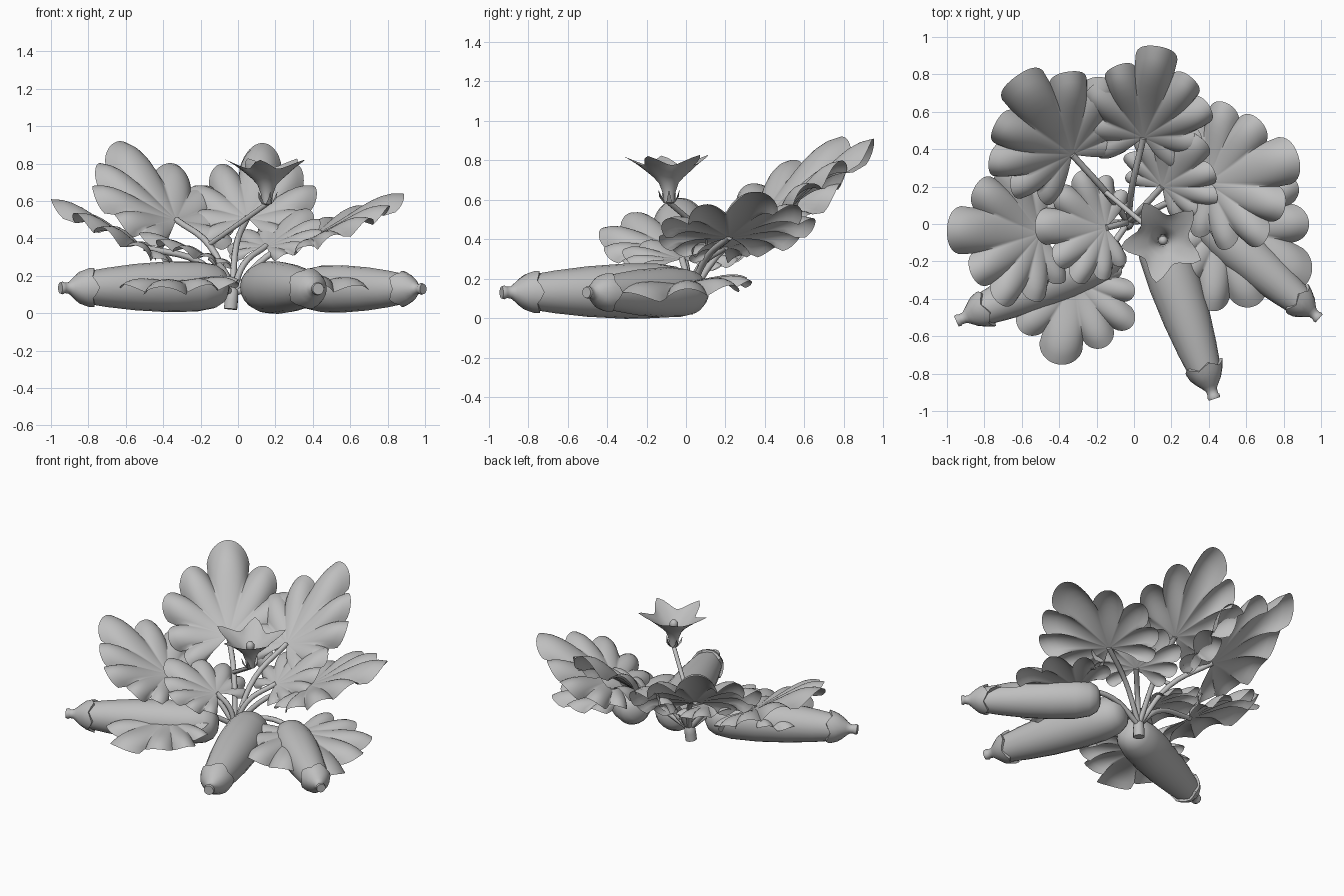
import bpy, bmesh, math
from mathutils import Vector, Matrix

if "Cube" in bpy.data.objects:
    bpy.data.objects.remove(bpy.data.objects["Cube"])

grey = bpy.data.materials.new("plain grey")
grey.diffuse_color = (0.52, 0.52, 0.52, 1)
grey.use_nodes = True
grey.node_tree.nodes["Principled BSDF"].inputs["Base Color"].default_value = grey.diffuse_color


def make(name, bm, angle=50):
    bmesh.ops.remove_doubles(bm, verts=bm.verts, dist=1e-5)
    me = bpy.data.meshes.new(name)
    bm.to_mesh(me)
    bm.free()
    me.materials.append(grey)
    ob = bpy.data.objects.new(name, me)
    bpy.context.collection.objects.link(ob)
    bpy.ops.object.select_all(action='DESELECT')
    ob.select_set(True)
    bpy.context.view_layer.objects.active = ob
    bpy.ops.object.shade_smooth_by_angle(angle=math.radians(angle))
    return ob


def skin(bm, rings, closed):
    """Join rows of points with quads."""
    rows = [[bm.verts.new(p) for p in r] for r in rings]
    n = len(rows[0])
    for a, b in zip(rows, rows[1:]):
        for i in range(n if closed else n - 1):
            j = (i + 1) % n
            bm.faces.new((a[i], a[j], b[j], b[i]))


def frame(x_axis, origin):
    """Local x along the given axis, local z as far up as possible."""
    x = Vector(x_axis).normalized()
    y = Vector((0, 0, 1)).cross(x).normalized()
    z = x.cross(y)
    m = Matrix((x, y, z)).transposed().to_4x4()
    return Matrix.Translation(origin) @ m


def lathe(bm, m, profile, n=16, wave=None):
    """Revolve (distance, radius) pairs about local x."""
    rings = []
    for k, (d, r) in enumerate(profile):
        ring = []
        for i in range(n):
            a = 2 * math.pi * i / n
            dd, rr = wave(k, a, d, r) if wave else (d, r)
            ring.append(m @ Vector((dd, rr * math.cos(a), rr * math.sin(a))))
        rings.append(ring)
    skin(bm, rings, True)


def stalk(name, pts, radius):
    """Smooth bent tube through three points."""
    cu = bpy.data.curves.new(name, 'CURVE')
    cu.dimensions = '3D'
    cu.bevel_depth = radius
    cu.bevel_resolution = 2
    cu.use_fill_caps = True
    cu.resolution_u = 5
    sp = cu.splines.new('BEZIER')
    sp.bezier_points.add(len(pts) - 1)
    for bp, p in zip(sp.bezier_points, pts):
        bp.co = p
        bp.handle_left_type = bp.handle_right_type = 'AUTO'
    cu.materials.append(grey)
    ob = bpy.data.objects.new(name, cu)
    bpy.context.collection.objects.link(ob)


# Squashes: thick end near the plant, flared cap and stub at the outer end
BODY = [(0, 0), (.006, .05), (.03, .09), (.08, .118), (.18, .134), (.35, .136),
        (.55, .124), (.72, .105), (.85, .085)]
CAP = [(.82, .085), (.825, .104), (.86, .093), (.9, .07), (.93, .045), (.95, .03),
       (.975, .028), (.985, .034), (1, .03), (1, 0)]


def cap_wave(k, a, d, r):
    return (d - .014 * math.cos(5 * a), r * (1 + .05 * math.cos(5 * a))) if k < 3 else (d, r)


for i, (start, end, fat) in enumerate([((-.06, -.13, .145), (-.95, -.52, .135), 1),
                                       ((.1, .03, .14), (.43, -.935, .13), 1.03),
                                       ((.33, .07, .13), (.99, -.505, .13), .93)]):
    axis = Vector(end) - Vector(start)
    m = frame(axis, start)
    length = axis.length
    for part, prof, wave in (("squash", BODY, None), ("squash_cap", CAP, cap_wave)):
        bm = bmesh.new()
        lathe(bm, m, [(d * length, r * fat) for d, r in prof], 20, wave)
        make(f"{part}_{i + 1}", bm)

# Leaves: lobe angle, length and half width; mirrored about the midrib
LOBES = [(0, 1, 19), (34, .85, 17), (62, .84, 15), (89, .7, 15), (117, .56, 16)]
LOBES += [(-a, l, w) for a, l, w in LOBES[1:]]


def outline(deg):
    """Edge radius and distance from the lobe's middle (0 to 1)."""
    best = (.36, 1)
    for a, l, w in LOBES:
        d = abs(deg - a) / w
        if d < 1:
            r = l * (.71 + .29 * math.sqrt(1 - d * d))
            if r > best[0]:
                best = (r, d)
    return best


def leaf(name, base, tip, side, arch=.2):
    axis = Vector(tip) - Vector(base)
    m, size = frame(axis, base), axis.length
    angles = [-133 + 266 * i / 133 for i in range(134)]
    rings = []
    for k in range(11):
        t = k / 10
        ring = []
        for deg in angles:
            r, d = outline(deg)
            rr = t * r
            a = math.radians(deg)
            # lobes are domes that droop at the tip, with creases between them
            z = arch * r * (t ** 2 - t ** 5) - .16 * rr * t * d * d
            ring.append(m @ (size * Vector((rr * math.cos(a), side * rr * math.sin(a), z))))
        rings.append(ring)
    bm = bmesh.new()
    skin(bm, rings, False)
    bmesh.ops.dissolve_degenerate(bm, edges=bm.edges, dist=1e-6)
    make(name, bm, 60)


# leaf: base, tip, width factor, bend point of its stalk
LEAVES = {
    "back_left": ((-.33, .37, .5), (-.63, .79, .92), .82, (-.15, .17, .36)),
    "back": ((.05, .46, .51), (.13, .95, .91), .72, (-.01, .2, .36)),
    "right": ((.39, .22, .41), (.88, .36, .64), .95, (.15, .1, .3)),
    "left": ((-.5, -.05, .35), (-1.0, -.03, .61), .93, (-.2, 0, .27)),
    "inner_left": ((-.15, -.02, .3), (-.53, -.01, .43), 1.0, (-.07, 0, .22)),
    "inner_back": ((.15, .2, .36), (.36, .46, .56), .95, (.03, .07, .26)),
    "low_front": ((-.32, -.3, .18), (-.41, -.75, .14), 1.03, (-.15, -.15, .2)),
    "low_right": ((.46, .0, .19), (.93, -.31, .13), .98, (.2, .03, .2)),
}
ROOT = (-.03, .01, .1)
for name, (base, tip, side, bend) in LEAVES.items():
    leaf(name + "_leaf", base, tip, side)
    stalk(name + "_stalk", [ROOT, bend, base], .017)

# Root stub
bm = bmesh.new()
lathe(bm, frame((.012, .01, .13), (-.04, .0, .022)),
      [(0, 0), (0, .036), (.05, .036), (.1, .032), (.13, 0)], 12)
make("root_stub", bm)

# Flower: narrow funnel opening into five pointed petals
stalk("flower_stalk", [(-.15, .17, .37), (0, .045, .475), (.155, -.085, .585)], .014)
up = frame((.0, -.02, 1), (.155, -.085, .575))


def petal_wave(k, a, d, r):
    peak = 1 - abs(math.sin(2.5 * (a - math.radians(44)))) ** 1.2
    f = max(0, k - 3) / 4
    return d - .05 * f * (1 - peak), r * (1 - .4 * f * (1 - peak))


bm = bmesh.new()
lathe(bm, up, [(0, 0), (.01, .026), (.06, .032), (.11, .05), (.15, .085),
               (.19, .135), (.225, .185), (.25, .23)], 40, petal_wave)
make("flower", bm)

# Stamen
bm = bmesh.new()
lathe(bm, up, [(.04, .012), (.13, .014), (.14, .026), (.17, .026), (.185, .014), (.188, 0)], 10)
make("stamen", bm)

# Sepals under the flower
bm = bmesh.new()
for i in range(5):
    turn = up @ Matrix.Rotation(2 * math.pi * i / 5, 4, 'X')
    pts = [(.01, .025, -.014), (.01, .025, .014), (.04, .05, .008), (.075, .056, 0), (.04, .05, -.008)]
    bm.faces.new([bm.verts.new(turn @ Vector(p)) for p in pts])
make("sepals", bm)
